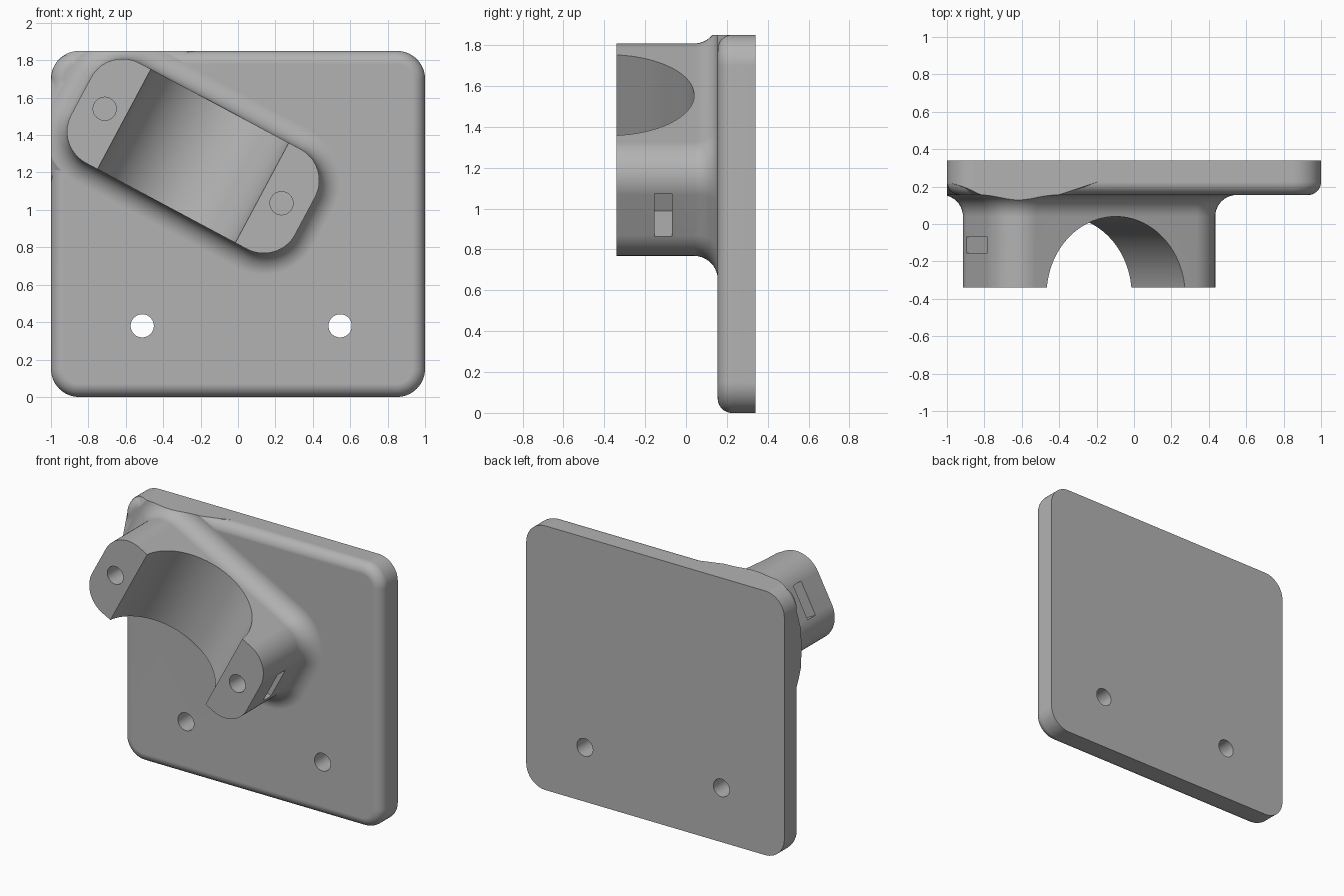
import bpy, bmesh
from math import cos, sin, pi, radians
from mathutils import Matrix

cube = bpy.data.objects.get("Cube")
if cube:
    bpy.data.objects.remove(cube, do_unlink=True)

grey = bpy.data.materials.new("plain grey")
grey.use_nodes = True
grey.diffuse_color = (0.45, 0.45, 0.45, 1)
grey.node_tree.nodes["Principled BSDF"].inputs["Base Color"].default_value = grey.diffuse_color

BACK, FACE, TIP = 0.34, 0.155, -0.34
# Tilted frame of the clamp block
TILT = Matrix.Translation((-0.24, 0, 1.288)) @ Matrix.Rotation(radians(28.1), 4, 'Y')
UPRIGHT = Matrix.Translation((0, 0, 0.925))


def finish(name, bm, matrix):
    bmesh.ops.recalc_face_normals(bm, faces=bm.faces)
    bm.transform(matrix)
    mesh = bpy.data.meshes.new(name)
    bm.to_mesh(mesh)
    bm.free()
    mesh.materials.append(grey)
    ob = bpy.data.objects.new(name, mesh)
    bpy.context.collection.objects.link(ob)
    return ob


def loft(name, hw, hh, radius, rings, matrix, steps=14):
    """Stack rounded rectangles; each ring is (outward offset, y)."""
    bm = bmesh.new()
    loops = []
    for off, y in rings:
        loop = []
        for k, (sx, sz) in enumerate([(1, 1), (-1, 1), (-1, -1), (1, -1)]):
            for i in range(steps + 1):
                a = (k + i / steps) * pi / 2
                loop.append(bm.verts.new((sx * (hw - radius) + (radius + off) * cos(a), y,
                                          sz * (hh - radius) + (radius + off) * sin(a))))
        loops.append(loop)
    for lo, hi in zip(loops, loops[1:]):
        for i in range(len(lo)):
            j = (i + 1) % len(lo)
            bm.faces.new((lo[i], lo[j], hi[j], hi[i]))
    bm.faces.new(loops[0])
    bm.faces.new(loops[-1])
    return finish(name, bm, matrix)


def cylinder(name, radius, length, matrix, sides=48):
    bm = bmesh.new()
    bmesh.ops.create_cone(bm, cap_ends=True, segments=sides, radius1=radius,
                          radius2=radius, depth=length)
    return finish(name, bm, matrix)


def block(name, size, matrix):
    bm = bmesh.new()
    bmesh.ops.create_cube(bm, size=1)
    bm.transform(Matrix.Diagonal((*size, 1)))
    return finish(name, bm, matrix)


def combine(target, tool, operation):
    mod = target.modifiers.new("combine", 'BOOLEAN')
    mod.operation, mod.solver, mod.object = operation, 'EXACT', tool
    bpy.context.view_layer.objects.active = target
    bpy.ops.object.modifier_apply(modifier=mod.name)
    bpy.data.objects.remove(tool, do_unlink=True)


ALONG_Y = Matrix.Rotation(pi / 2, 4, 'X')
arc = [i / 10 * pi / 2 for i in range(11)]

# Wall plate with rounded front rim
rim = 0.07
plate = loft("wall_plate", 1, 0.925, 0.15,
             [(0, BACK)] + [(rim * (cos(a) - 1), FACE + rim * (1 - sin(a))) for a in arc], UPRIGHT)

# Clamp block flaring into the plate, trimmed to the plate outline
flare = 0.115
clamp = loft("clamp_block", 0.679, 0.303, 0.19,
             [(0, TIP)] + [(flare * (1 - cos(a)), FACE - flare * (1 - sin(a))) for a in arc]
             + [(0.25, 0.25)], TILT)
combine(clamp, loft("trim", 1, 0.925, 0.15, [(0, -1), (0, 0.3)], UPRIGHT), 'INTERSECT')

# Half-round saddle
combine(clamp, cylinder("saddle", 0.42, 1.6, TILT @ Matrix.Translation((0, -0.38, 0)), 96),
        'DIFFERENCE')

# Screw bores and nut slots at both ends
for side in (-1, 1):
    bore = TILT @ Matrix.Translation((side * 0.536, -0.2, 0)) @ ALONG_Y
    combine(clamp, cylinder("bore", 0.062, 0.4, bore), 'DIFFERENCE')
    slot = TILT @ Matrix.Translation((side * 0.564, -0.112, 0))
    combine(clamp, block("slot", (0.3, 0.086, 0.238), slot), 'DIFFERENCE')

combine(plate, clamp, 'UNION')

# Mounting holes through the plate
for x in (-0.512, 0.546):
    combine(plate, cylinder("hole", 0.062, 1, Matrix.Translation((x, 0.25, 0.38)) @ ALONG_Y),
            'DIFFERENCE')

plate.name = "bracket_plate_with_clamp"
bpy.ops.object.select_all(action='DESELECT')
plate.select_set(True)
bpy.context.view_layer.objects.active = plate
bpy.ops.object.shade_smooth_by_angle(angle=radians(30))
normals = plate.modifiers.new("clean shading", 'WEIGHTED_NORMAL')
normals.keep_sharp = True
